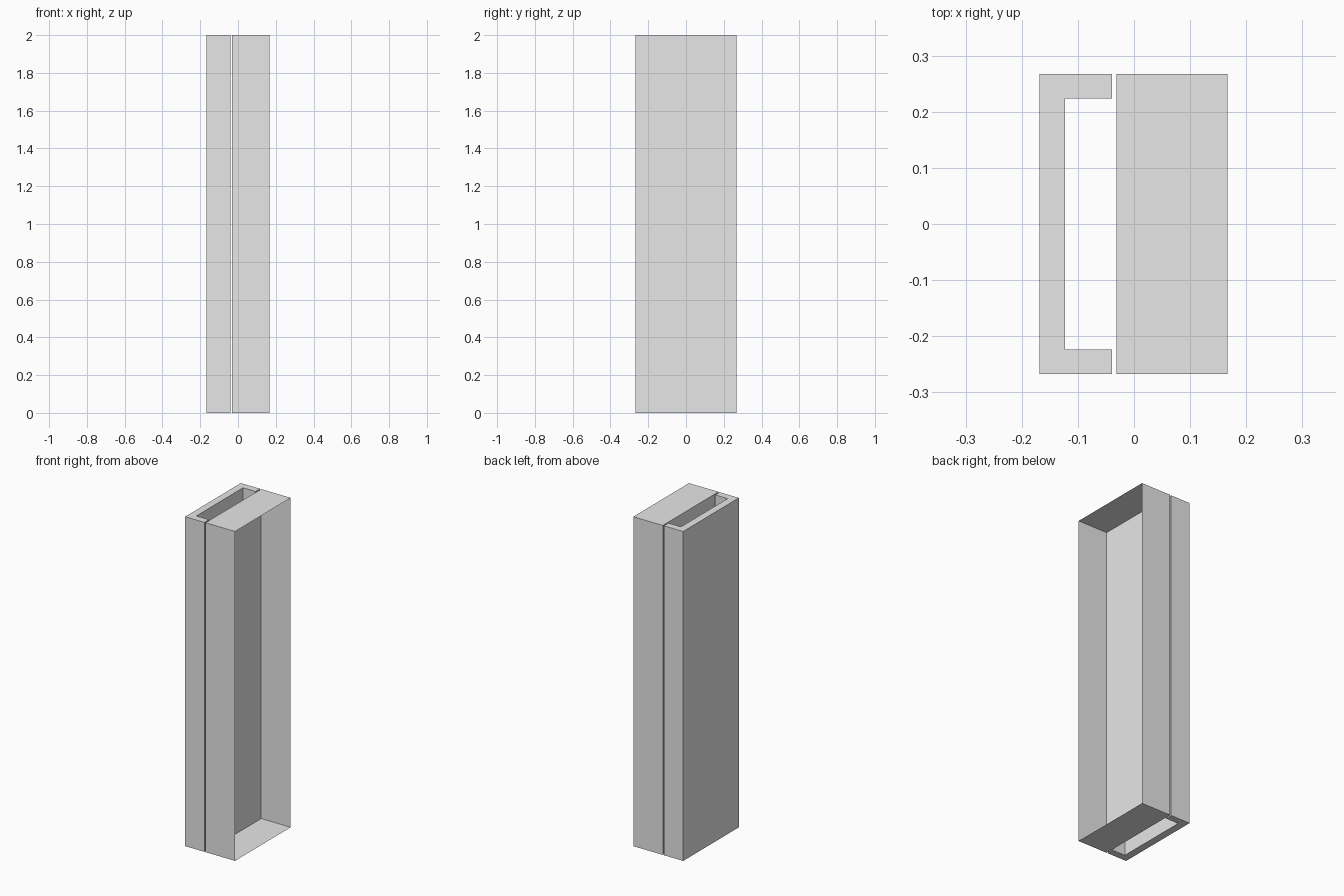
import bpy
import bmesh

cube = bpy.data.objects.get("Cube")
if cube:
    bpy.data.objects.remove(cube, do_unlink=True)

HEIGHT = 2.0
HALF_WIDTH = 0.267

# Single plain grey material
grey = bpy.data.materials.new("light grey")
grey.use_nodes = True
grey.diffuse_color = (0.8, 0.8, 0.8, 1)
grey.node_tree.nodes["Principled BSDF"].inputs["Base Color"].default_value = (0.8, 0.8, 0.8, 1)


def add_object(name, bm):
    mesh = bpy.data.meshes.new(name)
    bm.to_mesh(mesh)
    bm.free()
    mesh.materials.append(grey)
    obj = bpy.data.objects.new(name, mesh)
    bpy.context.collection.objects.link(obj)
    return obj


def extrude_profile(name, outline):
    """Raise a closed plan outline to the full height."""
    bm = bmesh.new()
    base = bm.faces.new([bm.verts.new((x, y, 0)) for x, y in outline])
    raised = bmesh.ops.extrude_face_region(bm, geom=[base], use_keep_orig=True)
    top = [v for v in raised["geom"] if isinstance(v, bmesh.types.BMVert)]
    bmesh.ops.translate(bm, verts=top, vec=(0, 0, HEIGHT))
    bmesh.ops.recalc_face_normals(bm, faces=bm.faces)
    return add_object(name, bm)


# Thick U-shaped channel, open at both ends and towards the tray
outer, inner, lip = -0.168, -0.123, -0.039
half_inner = 0.224
extrude_profile("channel", [
    (outer, -HALF_WIDTH), (lip, -HALF_WIDTH), (lip, -half_inner), (inner, -half_inner),
    (inner, half_inner), (lip, half_inner), (lip, HALF_WIDTH), (outer, HALF_WIDTH)])

# Thin-walled tray: a box with its +x side left open
back, front = -0.031, 0.167
tray = extrude_profile("open_tray", [
    (back, -HALF_WIDTH), (front, -HALF_WIDTH), (front, HALF_WIDTH), (back, HALF_WIDTH)])
bm = bmesh.new()
bm.from_mesh(tray.data)
opening = [f for f in bm.faces if f.normal.x > 0.9]
bmesh.ops.delete(bm, geom=opening, context="FACES")
bm.to_mesh(tray.data)
bm.free()
